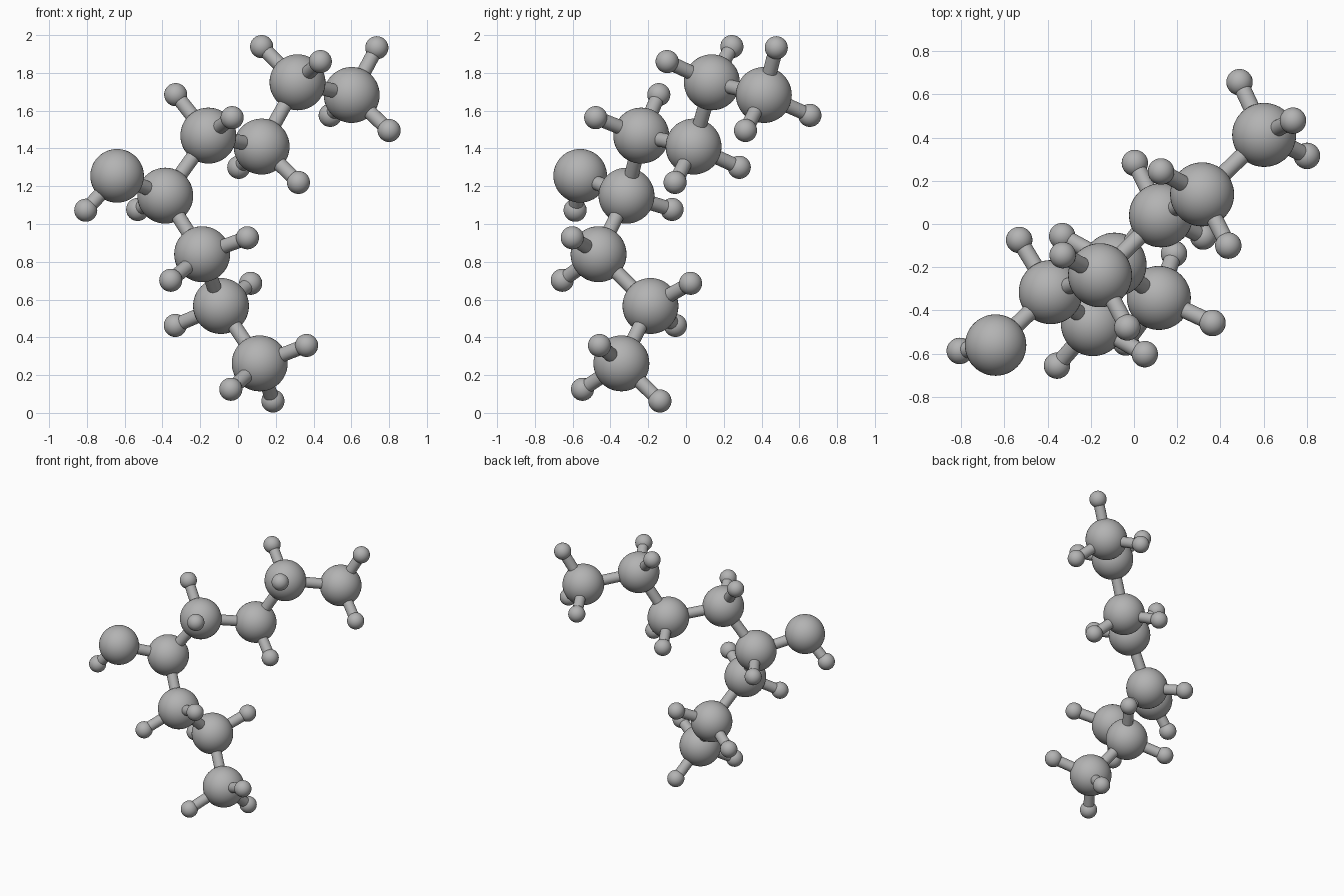
import bpy
import bmesh
from mathutils import Vector

default_cube = bpy.data.objects.get("Cube")
if default_cube:
    bpy.data.objects.remove(default_cube, do_unlink=True)

CARBON_RADIUS = 0.148
OXYGEN_RADIUS = 0.142
HYDROGEN_RADIUS = 0.061
BOND_RADIUS = 0.038

# One plain grey for the whole model
grey = bpy.data.materials.new("plain grey")
grey.use_nodes = True
colour = (0.45, 0.45, 0.45, 1)
grey.diffuse_color = colour
grey.node_tree.nodes["Principled BSDF"].inputs["Base Color"].default_value = colour


def add_object(name, bm, location):
    """Turn a bmesh into a smooth grey object."""
    mesh = bpy.data.meshes.new(name)
    bm.to_mesh(mesh)
    bm.free()
    mesh.materials.append(grey)
    obj = bpy.data.objects.new(name, mesh)
    obj.location = location
    bpy.context.collection.objects.link(obj)
    bpy.ops.object.select_all(action="DESELECT")
    obj.select_set(True)
    bpy.context.view_layer.objects.active = obj
    bpy.ops.object.shade_smooth_by_angle()
    return obj


def add_ball(name, centre, radius):
    bm = bmesh.new()
    bmesh.ops.create_uvsphere(bm, u_segments=48, v_segments=24, radius=radius)
    add_object(name, bm, centre)


def add_bond(name, start, end):
    """Round stick between two ball centres."""
    start, end = Vector(start), Vector(end)
    axis = end - start
    bm = bmesh.new()
    bmesh.ops.create_cone(bm, cap_ends=True, segments=32, radius1=BOND_RADIUS,
                          radius2=BOND_RADIUS, depth=axis.length)
    stick = add_object(name, bm, (start + end) / 2)
    stick.rotation_mode = "QUATERNION"
    stick.rotation_quaternion = axis.to_track_quat("Z", "Y")


# Large balls: the oxygen end, the branching carbon and its two chains
heavy = {
    "oxygen": (-.64, -.56, 1.255),
    "branch_carbon": (-.385, -.315, 1.15),
    "upper_carbon_a": (-.157, -.237, 1.468),
    "upper_carbon_b": (.125, .04, 1.41),
    "upper_carbon_c": (.315, .137, 1.75),
    "upper_carbon_d": (.602, .412, 1.683),
    "lower_carbon_a": (-.19, -.463, .84),
    "lower_carbon_b": (-.09, -.188, .566),
    "lower_carbon_c": (.115, -.342, .262),
}

# Small hydrogen balls, grouped by the large ball that carries them
hydrogens = {
    "oxygen": [(-.806, -.587, 1.073)],
    "branch_carbon": [(-.531, -.074, 1.077)],
    "upper_carbon_a": [(-.33, -.144, 1.685), (-.031, -.478, 1.563)],
    "upper_carbon_b": [(.32, -.058, 1.22), (.004, .282, 1.3)],
    "upper_carbon_c": [(.125, .243, 1.939), (.436, -.1, 1.86)],
    "upper_carbon_d": [(.735, .478, 1.933), (.8, .315, 1.495), (.488, .656, 1.575)],
    "lower_carbon_a": [(.05, -.602, .927), (-.356, -.655, .702)],
    "lower_carbon_b": [(.067, .024, .686), (-.332, -.056, .463)],
    "lower_carbon_c": [(.363, -.458, .357), (-.038, -.548, .125), (.185, -.138, .063)],
}

# Chains of large balls joined end to end
chains = [
    ["oxygen", "branch_carbon", "upper_carbon_a", "upper_carbon_b",
     "upper_carbon_c", "upper_carbon_d"],
    ["branch_carbon", "lower_carbon_a", "lower_carbon_b", "lower_carbon_c"],
]

for name, centre in heavy.items():
    add_ball(name, centre, OXYGEN_RADIUS if name == "oxygen" else CARBON_RADIUS)
    for letter, spot in zip("abc", hydrogens[name]):
        add_ball(f"{name}_hydrogen_{letter}", spot, HYDROGEN_RADIUS)
        add_bond(f"{name}_hydrogen_bond_{letter}", centre, spot)

for chain in chains:
    for first, second in zip(chain, chain[1:]):
        add_bond(f"bond_{first}_to_{second}", heavy[first], heavy[second])
